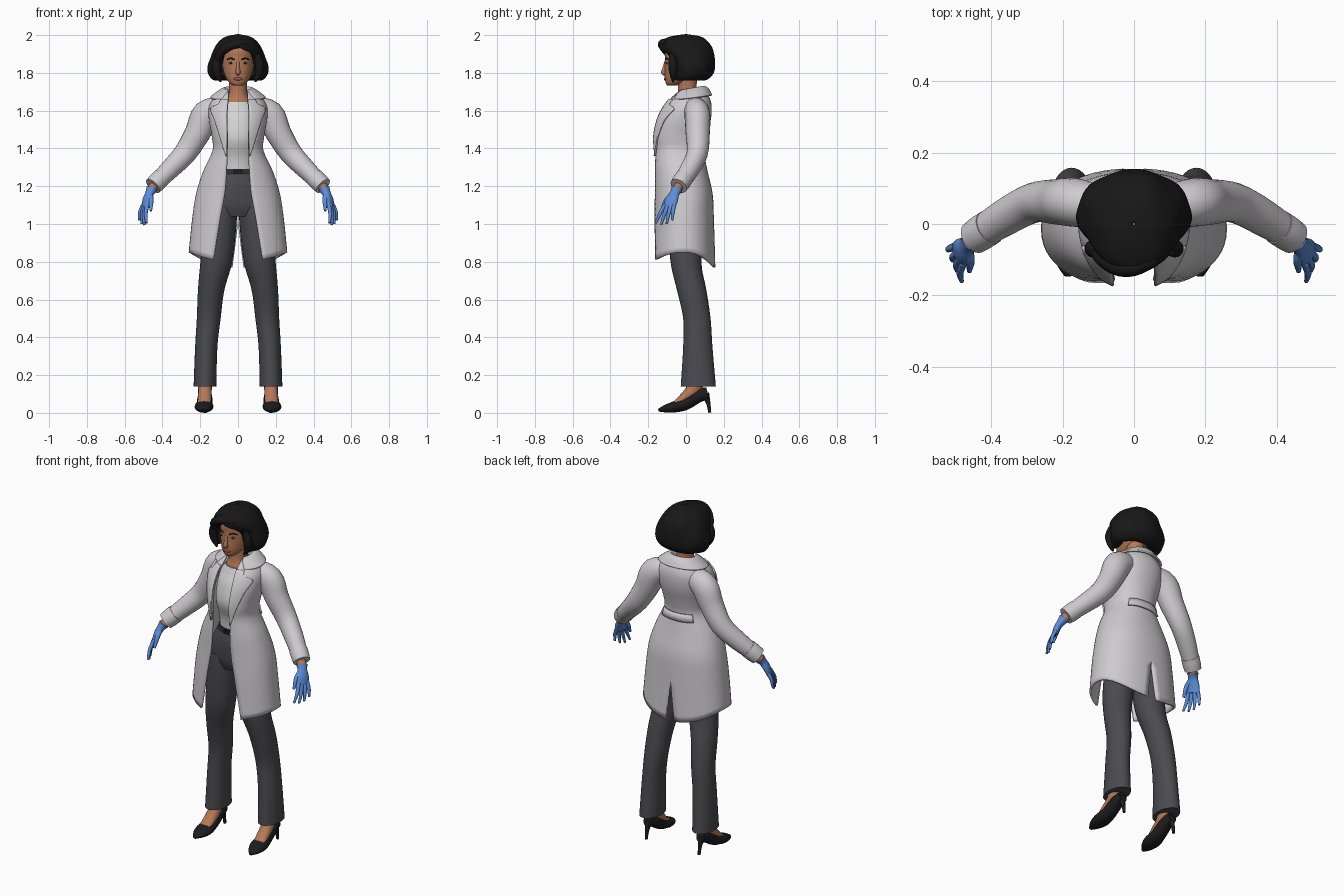
import bpy
import bmesh
from math import sin, cos, asin, pi, copysign, radians
from mathutils import Vector, Matrix

default_cube = bpy.data.objects.get("Cube")
if default_cube:
    bpy.data.objects.remove(default_cube, do_unlink=True)


def material(name, colour):
    mat = bpy.data.materials.new(name)
    mat.use_nodes = True
    mat.diffuse_color = (*colour, 1)
    for node in mat.node_tree.nodes:
        if node.type == 'BSDF_PRINCIPLED':
            node.inputs["Base Color"].default_value = (*colour, 1)
            node.inputs["Roughness"].default_value = 0.7
    return mat


WHITE = material("coat white", (.62, .60, .62))
SHIRT = material("shirt white", (.66, .65, .66))
GREY = material("trouser grey", (.07, .07, .08))
BELT = material("belt dark grey", (.03, .03, .035))
BLACK = material("shoe black", (.012, .012, .014))
HAIR = material("hair black", (.009, .009, .009))
SKIN = material("skin", (.46, .19, .10))
LIPS = material("lips", (.33, .10, .07))
EYES = material("eye grey", (.30, .32, .36))
BLUE = material("glove blue", (.11, .27, .70))
SIDES = (("left", 1), ("right", -1))


def finish(name, bm, mat, cap=False, thick=0):
    """Turn a bmesh into a smooth shaded object."""
    bmesh.ops.remove_doubles(bm, verts=bm.verts, dist=1e-4)
    if cap:
        bmesh.ops.holes_fill(bm, edges=bm.edges, sides=0)
    bmesh.ops.recalc_face_normals(bm, faces=bm.faces)
    mesh = bpy.data.meshes.new(name)
    bm.to_mesh(mesh)
    bm.free()
    mesh.materials.append(mat)
    obj = bpy.data.objects.new(name, mesh)
    bpy.context.collection.objects.link(obj)
    if thick:
        mod = obj.modifiers.new("thickness", 'SOLIDIFY')
        mod.thickness, mod.offset = thick, 0
    bpy.ops.object.select_all(action='DESELECT')
    obj.select_set(True)
    bpy.context.view_layer.objects.active = obj
    bpy.ops.object.shade_smooth_by_angle(angle=radians(50))
    return obj


def spline(rows, n=5):
    """Smooth curve through tuples of numbers."""
    rows = [tuple(r) for r in rows]
    ext = [rows[0]] + rows + [rows[-1]]
    out = []
    for a, b, c, d in zip(ext, ext[1:], ext[2:], ext[3:]):
        for k in range(n):
            t = k / n
            out.append(tuple(q + .5 * t * (r - p + t * (2*p - 5*q + 4*r - s + t * (3*(q - r) + s - p)))
                             for p, q, r, s in zip(a, b, c, d)))
    return out + [rows[-1]]


def grid(bm, points, closed=False):
    lines = [[bm.verts.new(p) for p in line] for line in points]
    for lo, hi in zip(lines, lines[1:]):
        count = len(lo)
        for j in range(count if closed else count - 1):
            k = (j + 1) % count
            bm.faces.new((lo[j], lo[k], hi[k], hi[j]))


def edge_angle(x, rx, power):
    return asin(min(.98, max(0, x) / rx) ** (1 / power))


def ring_point(row, a, power, pad=0, wave=0):
    z, rx, yf, yb = row[:4]
    swell = 1 + wave * sin(7 * a + 30 * z)
    ry = ((yb - yf) / 2 + pad) * swell
    x = (rx + pad) * swell * abs(sin(a)) ** power
    return Vector((x, (yf + yb) / 2 - ry * copysign(abs(cos(a)) ** power, cos(a)), z))


def shell(name, rows, mat, cx=None, cap=True, thick=0, power=1, warp=None, wave=0, n=16):
    """Rows: height, half width, front y, back y, front gap, back slit."""
    rows = [tuple(r) + (0,) * (6 - len(r)) for r in rows]
    cx = cx or [0] * len(rows)
    dense = spline([r + (c,) for r, c in zip(rows, cx)])
    bm = bmesh.new()
    for sign in (1, -1):
        lines = []
        for row in dense:
            start = edge_angle(row[4], row[1], power)
            end = pi - edge_angle(row[5], row[1], power)
            line = []
            for j in range(n + 1):
                a = start + (end - start) * j / n
                p = ring_point(row, a, power, wave=wave)
                dz = warp(a, row[0]) if warp else 0
                line.append((row[6] + sign * p.x, p.y, p.z + dz))
            lines.append(line)
        grid(bm, lines)
    finish(name, bm, mat, cap, thick)
    return dense


def tube(name, path, radii, mat, side=(1, 0, 0), n=16):
    """Oval tube along a path; first radius lies along the side vector."""
    data = spline([tuple(p) + (r if isinstance(r, tuple) else (r, r)) for p, r in zip(path, radii)], 4)
    pts = [Vector(d[:3]) for d in data]
    bm = bmesh.new()
    lines = []
    for i, p in enumerate(pts):
        t = (pts[min(i + 1, len(pts) - 1)] - pts[max(i - 1, 0)]).normalized()
        s = Vector(side)
        u = (s - t * s.dot(t)).normalized()
        v = t.cross(u)
        ra, rb = data[i][3:]
        lines.append([p + u * ra * cos(2*pi*j/n) + v * rb * sin(2*pi*j/n) for j in range(n)])
    grid(bm, lines, True)
    return finish(name, bm, mat, True)


def ellipsoid(name, centre, size, mat):
    bm = bmesh.new()
    bmesh.ops.create_uvsphere(bm, u_segments=16, v_segments=10, radius=1,
                              matrix=Matrix.Translation(centre) @ Matrix.Diagonal((*size, 1)))
    return finish(name, bm, mat)


# Coat body: open front, vent at the back, dipped hem
def hem(a, z):
    w = min(1, max(0, (1.1 - z) / .27))
    return w * (.02 - (.05 if cos(a) > 0 else .08) * cos(a) ** 2)


P = .9
coat_rows = shell("coat", [
    (.83, .255, -.175, .15, .13, .03), (1.03, .236, -.17, .142, .095), (1.16, .216, -.165, .135, .07),
    (1.28, .178, -.165, .108, .06), (1.385, .13, -.165, .09, .057), (1.46, .132, -.17, .102, .056),
    (1.55, .148, -.15, .125, .058), (1.62, .148, -.115, .13, .055), (1.665, .12, -.08, .12, .05),
    (1.695, .08, -.05, .10, .05)], WHITE, cap=False, thick=.012, power=P, warp=hem, n=24)


def coat_row(z):
    for lo, hi in zip(coat_rows, coat_rows[1:]):
        if lo[0] <= z <= hi[0]:
            t = (z - lo[0]) / (hi[0] - lo[0])
            return tuple(a + (b - a) * t for a, b in zip(lo, hi))
    return coat_rows[-1]


def coat_patch(name, bands, pad):
    """Raised cloth strip on the coat; bands give height, start and end angle."""
    bm = bmesh.new()
    for sign in (1, -1):
        lines = []
        for z, a, b in bands:
            pts = [ring_point(coat_row(z), a + (b - a) * j / 8, P, pad) for j in range(9)]
            lines.append([(sign * p.x, p.y, p.z) for p in pts])
        grid(bm, lines)
    finish(name, bm, WHITE, thick=.009)


# Lapels and half belt
lapel = []
for z, x in spline([(1.36, .06), (1.45, .085), (1.55, .115), (1.61, .135), (1.635, .095), (1.66, .085)], 3):
    row = coat_row(z)
    lapel.append((z, edge_angle(row[4] - .003, row[1], P), edge_angle(x, row[1], P)))
coat_patch("lapels", lapel, .01)
coat_patch("back_half_belt", [(z, radians(140), pi) for z in (1.35, 1.37, 1.395)], .011)

# Turned down collar
shell("collar", [(1.68, .064, -.03, .08, .05), (1.725, .07, -.035, .09, .05), (1.715, .10, -.06, .115, .06),
                 (1.68, .145, -.085, .135, .085)], WHITE, cap=False, thick=.01,
      warp=lambda a, z: -.012 * (1 + cos(a)))

# Shirt, trousers and belt
shell("shirt", [(1.26, .098, -.088, .065), (1.35, .098, -.095, .06), (1.45, .108, -.125, .07),
                (1.55, .11, -.105, .09), (1.61, .10, -.075, .09), (1.645, .078, -.058, .08)], SHIRT)
shell("trouser_hips", [(1.04, .13, -.08, .10), (1.1, .178, -.10, .115), (1.2, .15, -.105, .10),
                       (1.285, .10, -.092, .068)], GREY)
shell("belt", [(1.262, .112, -.099, .078), (1.275, .107, -.099, .076), (1.29, .103, -.097, .073)], BELT)
bpy.ops.mesh.primitive_cube_add(size=1, location=(0, -.1, 1.276))
buckle = bpy.context.object
buckle.name = "belt_buckle"
buckle.scale = (.045, .009, .024)
buckle.data.materials.append(BLACK)

# Neck and head
shell("neck", [(1.58, .075, -.05, .08), (1.645, .074, -.053, .075), (1.675, .055, -.046, .065),
               (1.71, .047, -.042, .056), (1.79, .05, -.045, .06)], SKIN)
shell("head", [(1.732, .022, -.098, -.05), (1.745, .043, -.107, -.02), (1.77, .062, -.112, .03),
               (1.80, .075, -.113, .07), (1.84, .083, -.112, .09), (1.88, .085, -.112, .10),
               (1.92, .08, -.11, .10), (1.96, .06, -.08, .08), (1.98, .02, -.03, .03)], SKIN)
tube("nose", [(0, -.106, 1.865), (0, -.114, 1.83), (0, -.119, 1.803), (0, -.108, 1.793)],
     [.007, .009, .013, .009], SKIN)
ellipsoid("lips", (0, -.109, 1.768), (.025, .008, .008), LIPS)
for side, s in SIDES:
    ellipsoid(side + "_eye", (s * .037, -.098, 1.852), (.015, .008, .006), EYES)
    ellipsoid(side + "_iris", (s * .037, -.103, 1.852), (.006, .005, .006), BLACK)
    tube(side + "_eyebrow", [(s * .017, -.109, 1.87), (s * .04, -.102, 1.877), (s * .06, -.086, 1.869)],
         [.003, .004, .002], HAIR, (0, 0, 1), 8)

# Bobbed hair with swept fringe and side locks
shell("hair", [(1.785, .085, -.05, .07, .08), (1.765, .12, -.075, .10, .088), (1.79, .148, -.085, .135, .09),
               (1.83, .156, -.09, .147, .085), (1.88, .143, -.10, .146, .078), (1.91, .13, -.122, .142, .06),
               (1.935, .117, -.135, .135, .005), (1.965, .094, -.128, .112), (1.988, .06, -.08, .075),
               (2.0, .004, -.005, .005)], HAIR, cap=False, thick=.01, wave=.018, n=24)
tube("fringe", [(.06, -.10, 1.955), (0, -.122, 1.955), (-.05, -.12, 1.94), (-.095, -.09, 1.90), (-.11, -.07, 1.85)],
     [.018, .024, .024, .022, .012], HAIR, (0, 0, 1))
for side, s in SIDES:
    tube(side + "_side_lock", [(s * .10, -.075, 1.90), (s * .115, -.07, 1.84), (s * .108, -.066, 1.79),
                               (s * .09, -.07, 1.752)], [.014, .024, .02, .004], HAIR)

for side, s in SIDES:
    def along(points):
        return [(s * x, y, z) for x, y, z in points]

    # Sleeve, cuff and wrist
    tube(side + "_sleeve", along([(.08, .045, 1.615), (.165, .06, 1.58), (.215, .062, 1.48), (.28, .06, 1.375),
                                  (.36, .02, 1.29), (.446, -.036, 1.205)]),
         [.058, (.068, .077), (.064, .068), (.056, .06), .052, .043], WHITE, (0, 1, 0), 24)
    tube(side + "_cuff", along([(.405, -.009, 1.246), (.428, -.024, 1.223), (.45, -.039, 1.201)]),
         [.05, .05, .047], WHITE, (0, 1, 0), 24)
    tube(side + "_wrist", along([(.43, -.025, 1.22), (.465, -.055, 1.172)]), [.027, .025], SKIN, (0, 1, 0))

    # Gloved hand with fingers and thumb
    spread = Vector((-.4 * s, -.9, 0))
    tube(side + "_glove_palm", along([(.457, -.048, 1.184), (.468, -.06, 1.163), (.482, -.075, 1.13),
                                      (.492, -.088, 1.09)]),
         [(.032, .029), (.027, .022), (.036, .019), (.036, .013)], BLUE, spread)
    for i, finger in enumerate(("little", "ring", "middle", "index")):
        k = (i - 1.5) * .018
        base = Vector((s * .49, -.086, 1.105)) + spread * k
        tip = Vector((s * .503, -.117, (1.02, 1.0, .995, 1.005)[i])) + spread * k * 1.8
        bend = (base + tip) / 2 + Vector((s * .007, -.002, 0))
        tube(side + "_glove_" + finger + "_finger", [base, bend, tip], [.011, .010, .006], BLUE, spread, 10)
    tube(side + "_glove_thumb", along([(.466, -.072, 1.155), (.46, -.105, 1.125), (.462, -.132, 1.07)]),
         [.015, .013, .007], BLUE, (1, 0, 0), 10)

    # Flared trouser leg
    centres = [s * x for x in (.09, .094, .115, .142, .155, .168, .175)]
    shell(side + "_trouser_leg", [(1.12, .086, -.095, .105), (1.0, .086, -.095, .105), (.8, .084, -.082, .082),
                                  (.65, .07, -.048, .108), (.5, .063, -.015, .13), (.35, .059, -.015, .14),
                                  (.14, .06, -.028, .158)], GREY, cx=centres)

    # Foot and high heeled shoe
    tube(side + "_foot", along([(.175, .07, .19), (.175, .035, .12), (.177, -.015, .078), (.18, -.065, .042)]),
         [.04, (.036, .038), (.036, .024), (.034, .014)], SKIN)
    tube(side + "_shoe", along([(.186, -.146, .014), (.184, -.11, .022), (.18, -.06, .032), (.177, 0, .05),
                                (.175, .06, .088), (.175, .115, .105)]),
         [(.01, .007), (.036, .02), (.05, .03), (.042, .034), (.038, .036), (.026, .032)], BLACK)
    tube(side + "_shoe_heel", along([(.175, .10, .10), (.175, .117, .055), (.175, .126, .001)]),
         [.024, .012, .008], BLACK, (1, 0, 0), 12)
